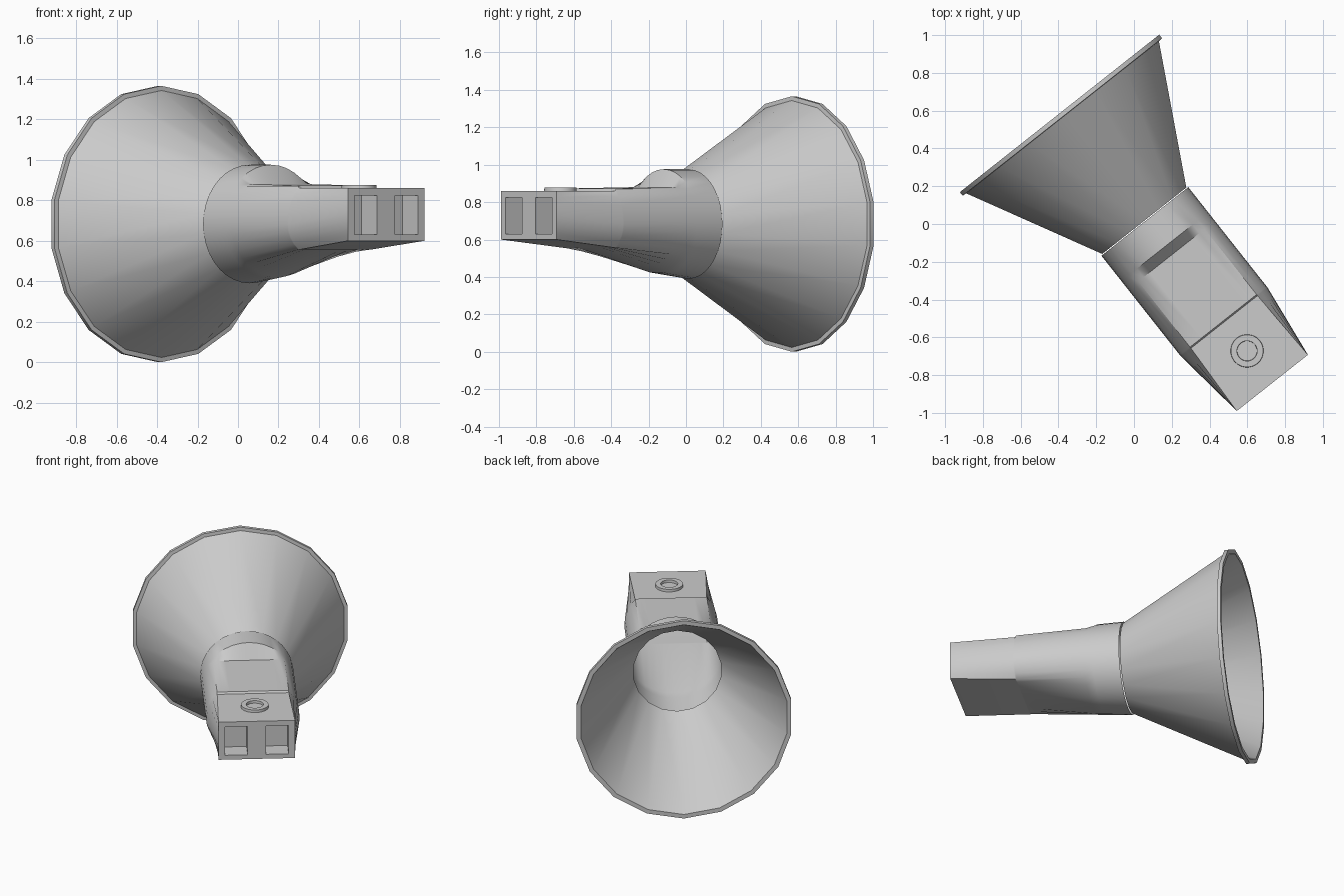
import bpy
from math import sin, cos, radians
from mathutils import Matrix

if "Cube" in bpy.data.objects:
    bpy.data.objects.remove(bpy.data.objects["Cube"])

ZC = 0.683
# local frame: +Y runs along the horn axis towards the mouth, X is sideways
PLACE = Matrix.Translation((0.042, 0.033, 0)) @ Matrix.Rotation(radians(38.3), 4, 'Z')


def make(name, verts, faces, angle=32):
    me = bpy.data.meshes.new(name)
    me.from_pydata(verts, [], faces)
    me.update()
    ob = bpy.data.objects.new(name, me)
    bpy.context.collection.objects.link(ob)
    ob.matrix_world = PLACE
    bpy.ops.object.select_all(action='DESELECT')
    ob.select_set(True)
    bpy.context.view_layer.objects.active = ob
    bpy.ops.object.shade_smooth_by_angle(angle=radians(angle))
    return ob


def loft(name, rings, closed=False, angle=32):
    n = len(rings[0])
    verts = [p for r in rings for p in r]
    m = len(rings)
    faces = []
    for i in range(m if closed else m - 1):
        a, b = i * n, ((i + 1) % m) * n
        for j in range(n):
            k = (j + 1) % n
            faces.append((a + j, b + j, b + k, a + k))
    return make(name, verts, faces, angle)


# horn: double-walled cone with a thin lip, 18 sides
profile = [(0.288, -0.02), (0.660, 0.678), (0.683, 0.680), (0.683, 0.704),
           (0.655, 0.704), (0.278, -0.02)]
loft("horn", [[(r * cos(radians(90 + 20 * k)), y, ZC + r * sin(radians(90 + 20 * k)))
               for k in range(18)] for r, y in profile], closed=True)


# body: round at the horn, flattened on top, boxy at the back
def tube(y, top=9.0, low=0.293, floor=0.0):
    ring = []
    for k in range(36):
        a = radians(10 * k)
        s = sin(a)
        z = ZC + s * (0.293 if s > 0 else low)
        if s > sin(radians(39)):
            z = min(z, top)
        ring.append((0.293 * cos(a), y, max(z, floor)))
    return ring


def box(y, hw, z0, z1):
    ring = []
    for k in range(36):
        a = 10 * k
        c, s = cos(radians(a)), sin(radians(a))
        if abs(s) > sin(radians(41)):
            x, z = hw * c / cos(radians(40)), (z1 if s > 0 else z0)
        else:
            t = ((a + 90) % 180 - 90) / 40 * (1 if c > 0 else -1)
            x, z = (hw if c > 0 else -hw), (z0 + z1) / 2 + t * (z1 - z0) / 2
        ring.append((x, y, z))
    return ring


loft("body", [tube(-0.025), tube(-0.195, low=0.27, floor=0.415),
              tube(-0.252, 0.88, 0.262, 0.425),
              tube(-0.695, 0.873, 0.2, 0.556), tube(-0.703, 0.86, 0.2, 0.556),
              box(-1.114, 0.24, 0.60, 0.86)][::-1], angle=28)

# back panel with two rectangular sockets
xs = [-0.24, -0.2, -0.057, 0.057, 0.2, 0.24]
zs = [0.60, 0.63, 0.825, 0.86]
BACK, DEEP = -1.114, -0.99
verts, faces = [], []


def quad(*pts):
    faces.append(tuple(range(len(verts), len(verts) + 4)))
    verts.extend(pts)


for i in range(5):
    for j in range(3):
        c = [(xs[i], zs[j]), (xs[i + 1], zs[j]), (xs[i + 1], zs[j + 1]), (xs[i], zs[j + 1])]
        socket = j == 1 and i in (1, 3)
        y = DEEP if socket else BACK
        quad(*[(x, y, z) for x, z in c])
        if socket:
            for (x0, z0), (x1, z1) in zip(c, c[1:] + c[:1]):
                quad((x0, BACK, z0), (x1, BACK, z1), (x1, DEEP, z1), (x0, DEEP, z0))
make("back_panel", verts, faces)

# raised ring on top of the back block
ring_profile = [(0.088, 0.855), (0.086, 0.877), (0.054, 0.877), (0.052, 0.855)]
loft("top_ring", [[(r * cos(radians(15 * k)), -0.898 + r * sin(radians(15 * k)), z)
                   for k in range(24)] for r, z in ring_profile][::-1])
